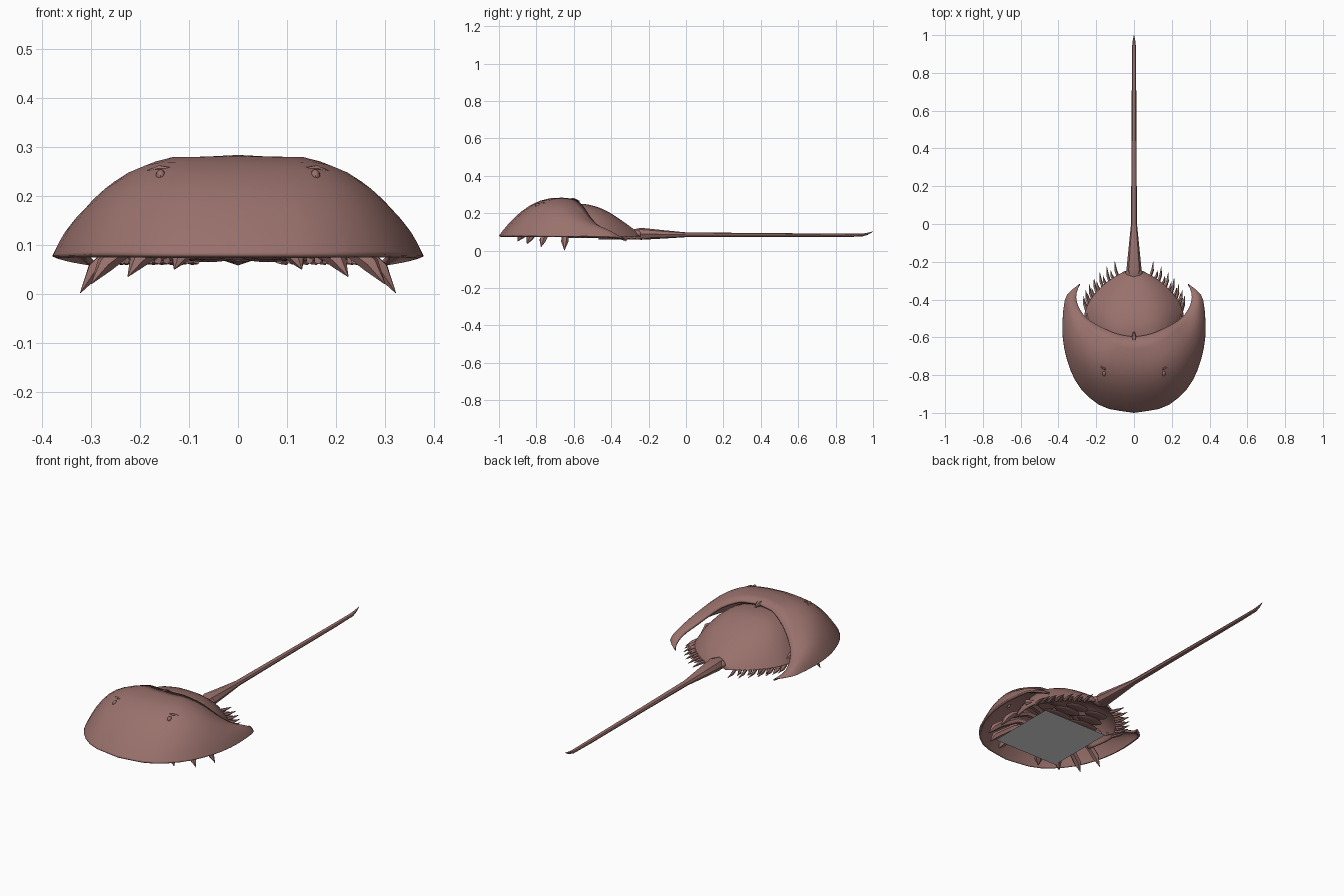
import bpy, bmesh, math
from mathutils import Vector, Matrix

cube = bpy.data.objects.get("Cube")
if cube:
    bpy.data.objects.remove(cube, do_unlink=True)


def material(name, rgb):
    m = bpy.data.materials.new(name)
    m.use_nodes = True
    m.diffuse_color = (*rgb, 1)
    m.node_tree.nodes["Principled BSDF"].inputs["Base Color"].default_value = (*rgb, 1)
    return m


BROWN = material("reddish_brown", (0.32, 0.165, 0.15))
GREY = material("light_grey", (0.8, 0.8, 0.8))


def finish(name, bm, mat=BROWN, thickness=0, angle=40):
    """Turn a bmesh into a smooth shaded object, with optional shell thickness."""
    bmesh.ops.remove_doubles(bm, verts=bm.verts, dist=0.0005)
    bmesh.ops.recalc_face_normals(bm, faces=bm.faces)
    if thickness and sum(f.normal.z * f.calc_area() for f in bm.faces) < 0:
        bmesh.ops.reverse_faces(bm, faces=bm.faces)
    mesh = bpy.data.meshes.new(name)
    bm.to_mesh(mesh)
    bm.free()
    mesh.materials.append(mat)
    mesh.shade_smooth()
    mesh.set_sharp_from_angle(angle=math.radians(angle))
    obj = bpy.data.objects.new(name, mesh)
    bpy.context.scene.collection.objects.link(obj)
    if thickness:
        mod = obj.modifiers.new("thickness", 'SOLIDIFY')
        mod.thickness = thickness
        mod.offset = -1
    return obj


def spline(points, t):
    """Smooth curve through the points, t from 0 to 1."""
    p = [Vector(q) for q in points]
    k = min(int(t * (len(p) - 1)), len(p) - 2)
    f = t * (len(p) - 1) - k
    b, c = p[k], p[k + 1]
    a = p[k - 1] if k else 2 * b - c
    d = p[k + 2] if k + 2 < len(p) else 2 * c - b
    return 0.5 * (2 * b + (c - a) * f + (2 * a - 5 * b + 4 * c - d) * f * f
                  + (3 * b - 3 * c + d - a) * f ** 3)


def grid(bm, rows):
    vs = [[bm.verts.new(p) for p in row] for row in rows]
    for r, s in zip(vs, vs[1:]):
        for i in range(len(r) - 1):
            bm.faces.new((r[i], r[i + 1], s[i + 1], s[i]))


def tube(bm, points, radii, sides=6, flat=1.0):
    """Tapered tube along a path, closed at both ends."""
    pts = [Vector(p) for p in points]
    rings = []
    for i, p in enumerate(pts):
        along = (pts[min(i + 1, len(pts) - 1)] - pts[max(i - 1, 0)]).normalized()
        side = along.cross(Vector((0, 0, 1))).normalized()
        up = side.cross(along)
        angles = [2 * math.pi * k / sides for k in range(sides)]
        rings.append([bm.verts.new(p + radii[i] * (side * math.cos(a) + up * flat * math.sin(a)))
                      for a in angles])
    for r, s in zip(rings, rings[1:]):
        for k in range(sides):
            n = (k + 1) % sides
            bm.faces.new((r[k], r[n], s[n], s[k]))
    bm.faces.new(rings[0])
    bm.faces.new(rings[-1])


def ellipsoid(bm, centre, size, tilt=0):
    mat = (Matrix.Translation(centre) @ Matrix.Rotation(tilt, 4, 'X')
           @ Matrix.Diagonal((*size, 1)))
    bmesh.ops.create_uvsphere(bm, u_segments=12, v_segments=8, radius=1, matrix=mat)


# Front shell: lofted between the outer rim and the rear hinge edge, ending in horns
RIM = [(0, -1, .08), (.165, -.968, .08), (.285, -.868, .08), (.35, -.735, .078),
       (.379, -.58, .077), (.368, -.41, .074), (.335, -.355, .068), (.285, -.315, .06)]
HINGE = [(0, -.597, .277), (.05, -.59, .273), (.1, -.578, .268), (.175, -.545, .233),
         (.235, -.51, .18), (.275, -.47, .137), (.3, -.42, .105), (.305, -.37, .08),
         (.285, -.315, .06)]
N, M = 18, 10
rows = []
for i in range(-N, N + 1):
    t = abs(i) / N
    inner, outer = spline(HINGE, t), spline(RIM, t)
    row = []
    for j in range(M + 1):
        v = math.sin(j / M * math.pi / 2)
        p = inner.lerp(outer, v)
        rise = inner.z - outer.z
        p.z = outer.z + rise * (1 - v ** (2.5 + 1.8 * t)) + rise * 0.09 * math.sin(math.pi * v)
        p.x *= 1 if i >= 0 else -1
        row.append(p)
    rows.append(row)
bm = bmesh.new()
grid(bm, rows)
finish("front_shell", bm, thickness=0.012)

# Rear shell: (half width, y, centre height) from hinge to tail
REAR = [(.245, -.64, .245), (.262, -.55, .25), (.263, -.48, .235), (.243, -.42, .21),
        (.2, -.36, .172), (.135, -.3, .13), (.05, -.25, .09)]
EDGE = .072
rows = []
for i in range(17):
    w, y, c = spline(REAR, i / 16)
    rows.append([(w * s, y, EDGE + (c - EDGE) * (1 - abs(s) ** (3.2 - i / 16)))
                 for s in (math.sin(k / 8 * math.pi / 2) for k in range(-8, 9))])
bm = bmesh.new()
grid(bm, rows)
finish("rear_shell", bm, thickness=0.01)

# Small hinge spine on the midline and tail socket
bm = bmesh.new()
tube(bm, [(0, -.65, .272), (0, -.6, .27), (0, -.57, .264)], [.004, .014, .003])
finish("hinge_spine", bm)
bm = bmesh.new()
ellipsoid(bm, (0, -.26, .088), (.046, .033, .025))
finish("tail_socket", bm)

# Tail spike with a raised tip
bm = bmesh.new()
tube(bm, [(0, -.28, .09), (0, -.24, .09), (0, -.12, .087), (0, 0, .085), (0, .35, .084),
          (0, .8, .082), (0, .94, .083), (0, .97, .09), (0, 1, .102)],
     [.03, .04, .028, .016, .0135, .0115, .01, .007, .001], sides=8, flat=.8)
finish("tail_spike", bm)

# Paired parts
LEG_TIPS = [(.13, -.9, .05), (.225, -.85, .035), (.3, -.775, .02), (.322, -.65, .002)]
for side, sx in (("left", 1), ("right", -1)):
    # Marginal spines, large ones with small ones between
    bm = bmesh.new()
    for k in range(13):
        w, y, _ = spline(REAR, .4 + .52 * k / 12)
        size = 1 if k % 2 == 0 else .6
        base = Vector((sx * (w - .008), y - .01, EDGE - .003))
        tip = base + Vector((sx * .018, .085 * size, -.006))
        tube(bm, [base, base.lerp(tip, .45) + Vector((sx * .005, 0, 0)), tip],
             [.009, .008, .001], sides=5)
    finish(side + "_edge_spines", bm)

    # Eye with a low brow above it
    bm = bmesh.new()
    ellipsoid(bm, (sx * .158, -.79, .24), (.01, .016, .014))
    tube(bm, [(sx * .135, -.77, .256), (sx * .16, -.765, .256), (sx * .185, -.75, .25)],
         [.002, .007, .002])
    finish(side + "_eye", bm)

    # Walking legs, arched, with a broad blade before the pointed tip
    for n, tip in enumerate(LEG_TIPS):
        t = Vector((sx * tip[0], tip[1], tip[2]))
        hip = Vector((sx * .04, -.78 + .05 * n, .12))
        knee = hip.lerp(t, .45)
        knee.z = .125
        shin = hip.lerp(t, .76)
        shin.z = .085
        blade = shin.lerp(t, .55) + Vector((0, 0, .01))
        bm = bmesh.new()
        tube(bm, [hip, knee, shin, blade, t], [.014, .018, .019, .02, .001], flat=.9)
        finish(f"{side}_leg_{n + 1}", bm)

    # Rear pushing leg, folded back under the shell
    bm = bmesh.new()
    tube(bm, [(sx * .05, -.6, .12), (sx * .17, -.58, .14), (sx * .25, -.53, .11),
              (sx * .24, -.44, .075)], [.016, .02, .016, .002])
    finish(side + "_pushing_leg", bm)

    # Overlapping gill plates
    bm = bmesh.new()
    for k in range(3):
        ellipsoid(bm, (sx * (.085 - .012 * k), -.5 + .065 * k, .088 - .004 * k),
                  (.085 - .012 * k, .05, .01), tilt=-.25)
    finish(side + "_gill_plates", bm)

# Underbody between the legs
bm = bmesh.new()
ellipsoid(bm, (0, -.68, .15), (.075, .16, .05))
finish("underbody", bm)

# Flat square panel beneath the body
bm = bmesh.new()
bmesh.ops.create_grid(bm, x_segments=1, y_segments=1, size=.194,
                      matrix=Matrix.Translation((0, -.65, .052)))
finish("base_panel", bm, GREY)
